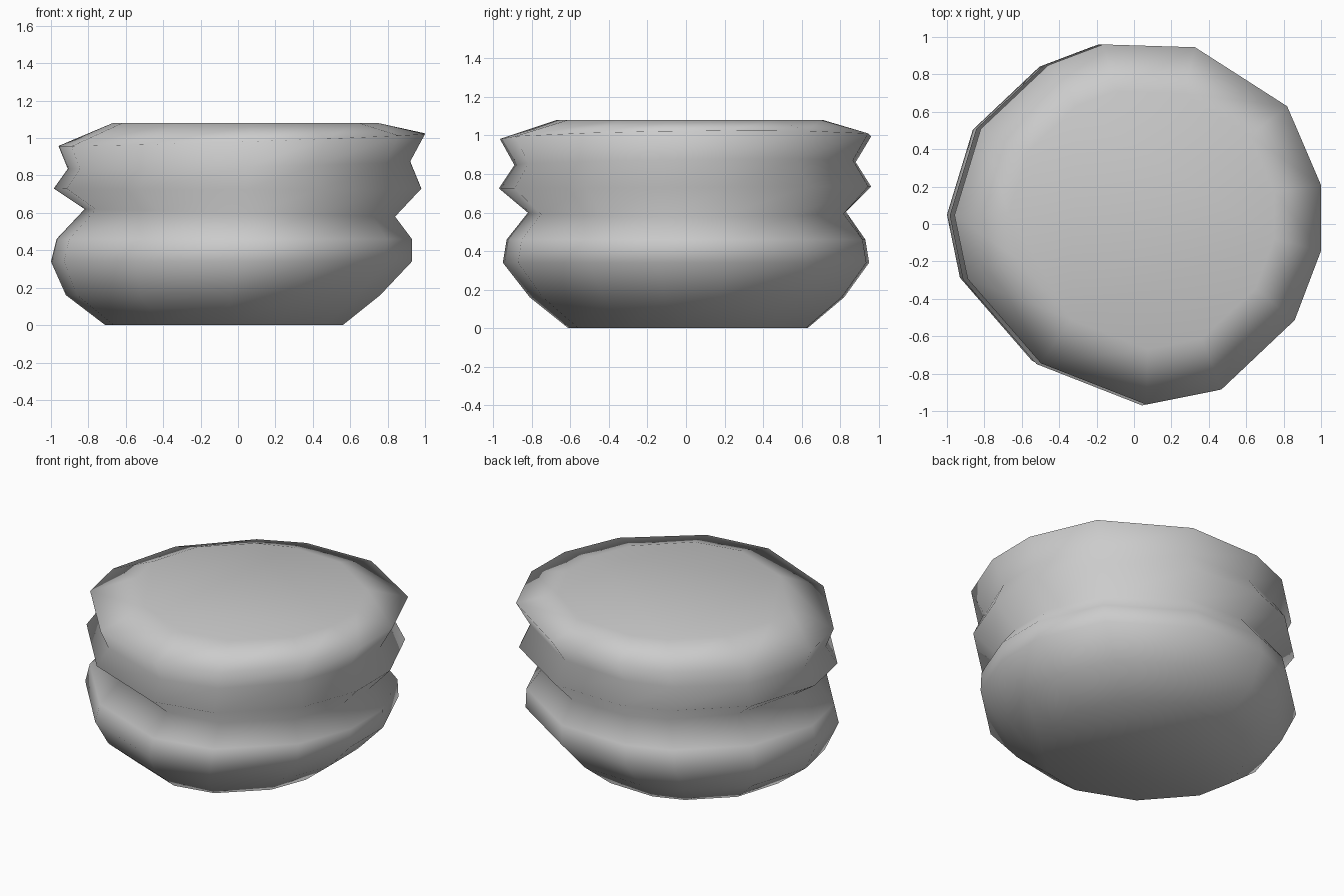
import bpy, bmesh

# Irregular 13-sided outline, seen from above
outline = [(-0.17, 0.96), (-0.46, 0.85), (-0.82, 0.51), (-0.96, 0.05), (-0.89, -0.29),
           (-0.50, -0.74), (0.06, -0.96), (0.46, -0.88), (0.85, -0.51), (0.99, -0.14),
           (0.99, 0.21), (0.81, 0.63), (0.32, 0.945)]

# Stacked rings: x min, x max, y min, y max, z, tilt along x, tilt along y
rings = [(-0.71, 0.56, -0.61, 0.63, 0.0, 0, 0),
         (-0.92, 0.76, -0.81, 0.82, 0.16, 0, 0),
         (-1.00, 0.93, -0.95, 0.95, 0.34, 0, 0),
         (-0.97, 0.93, -0.93, 0.93, 0.46, 0, 0),
         (-0.82, 0.84, -0.82, 0.83, 0.60, -0.02, 0),
         (-0.985, 0.98, -0.97, 0.96, 0.73, 0, 0.005),
         (-0.91, 0.92, -0.89, 0.88, 0.855, 0.02, 0.01),
         (-0.96, 1.00, -0.965, 0.96, 0.99, 0.033, 0.01),
         (-0.67, 0.75, -0.67, 0.71, 1.08, 0, 0)]

bm = bmesh.new()
loops = []
for x0, x1, y0, y1, z, tx, ty in rings:
    loop = []
    for px, py in outline:
        u, v = (px - 0.015) / 0.975, py / 0.96
        x = (x0 + x1) / 2 + u * (x1 - x0) / 2
        y = (y0 + y1) / 2 + v * (y1 - y0) / 2
        loop.append(bm.verts.new((x, y, z + tx * u + ty * v)))
    loops.append(loop)

# Side walls between neighbouring rings
n = len(outline)
for low, high in zip(loops, loops[1:]):
    for i in range(n):
        j = (i + 1) % n
        bm.faces.new((low[i], low[j], high[j], high[i]))

# Flat caps
bm.faces.new(loops[0])
bm.faces.new(loops[-1])
bmesh.ops.recalc_face_normals(bm, faces=bm.faces)
for f in bm.faces:
    f.smooth = True

mesh = bpy.data.meshes.new("layered_bun")
bm.to_mesh(mesh)
bm.free()
bun = bpy.data.objects.new("layered_bun", mesh)
bpy.context.collection.objects.link(bun)
